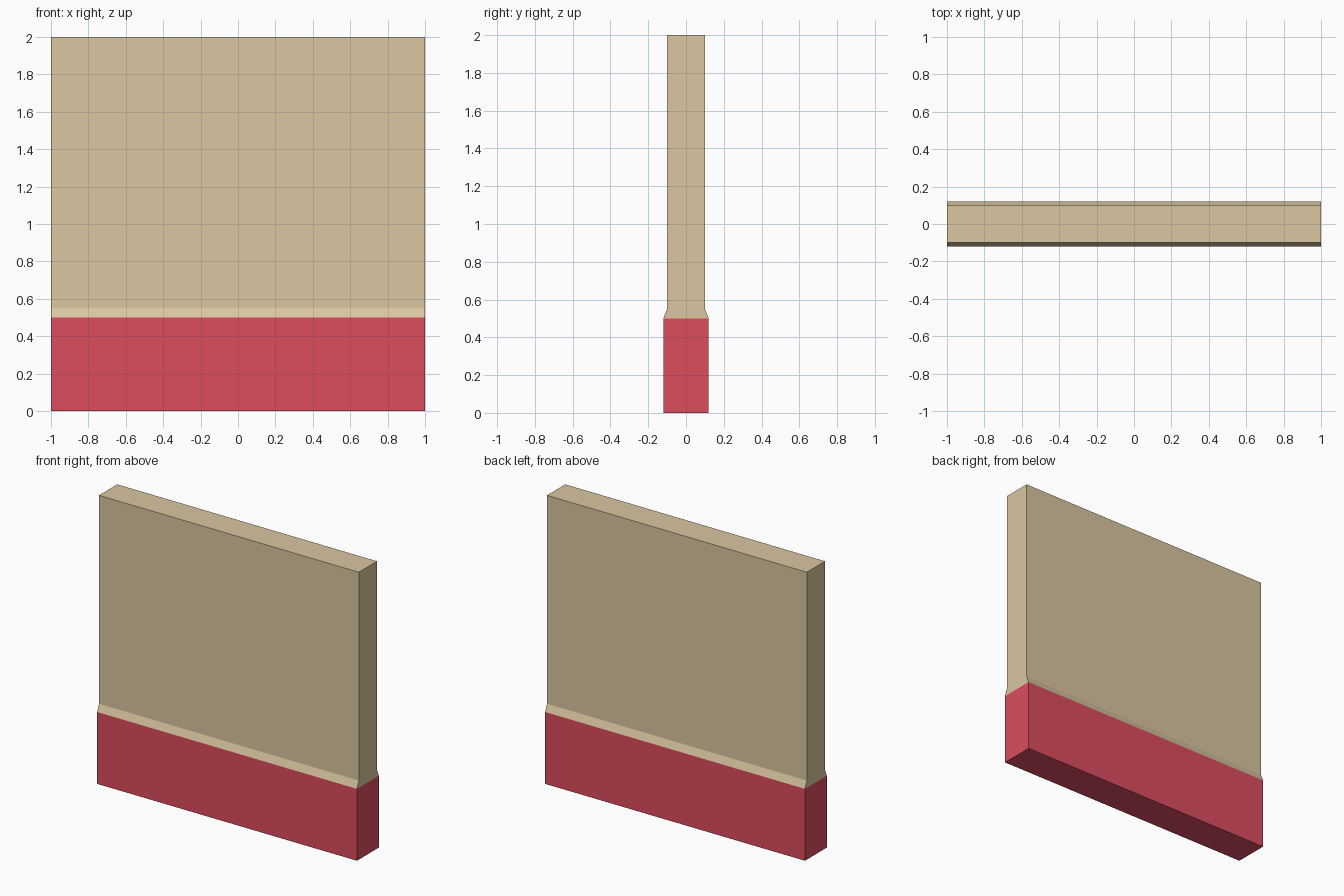
import bpy, bmesh

if "Cube" in bpy.data.objects:
    bpy.data.objects.remove(bpy.data.objects["Cube"])


def srgb(r, g, b):
    lin = [(c / 255 / 12.92) if c < 10 else ((c / 255 + 0.055) / 1.055) ** 2.4 for c in (r, g, b)]
    return (*lin, 1.0)


def material(name, rgb):
    m = bpy.data.materials.new(name)
    m.diffuse_color = srgb(*rgb)
    m.use_nodes = True
    m.node_tree.nodes["Principled BSDF"].inputs["Base Color"].default_value = m.diffuse_color
    return m


# Wall cross-section: (half thickness, height) from floor to top
PROFILE = [(0.12, 0.0), (0.12, 0.5), (0.10, 0.55), (0.10, 2.0)]
HALF_LENGTH = 1.0
PAINT_HEIGHT = 0.5

# Wall panel: stacked rectangular rings joined by side faces, capped at both ends
bm = bmesh.new()
rings = [[bm.verts.new((sx * HALF_LENGTH, sy * y, z))
          for sx, sy in ((-1, -1), (1, -1), (1, 1), (-1, 1))] for y, z in PROFILE]
for low, high in zip(rings, rings[1:]):
    for i in range(4):
        j = (i + 1) % 4
        bm.faces.new((low[i], low[j], high[j], high[i]))
bm.faces.new(rings[0][::-1])
bm.faces.new(rings[-1])

# Painted lower band below the chamfer, plaster above
for f in bm.faces:
    f.material_index = 1 if f.calc_center_median().z < PAINT_HEIGHT else 0

mesh = bpy.data.meshes.new("wall_panel")
bm.to_mesh(mesh)
bm.free()
mesh.materials.append(material("tan plaster", (219, 199, 161)))
mesh.materials.append(material("red paint", (220, 77, 95)))
wall = bpy.data.objects.new("wall_panel", mesh)
bpy.context.collection.objects.link(wall)
